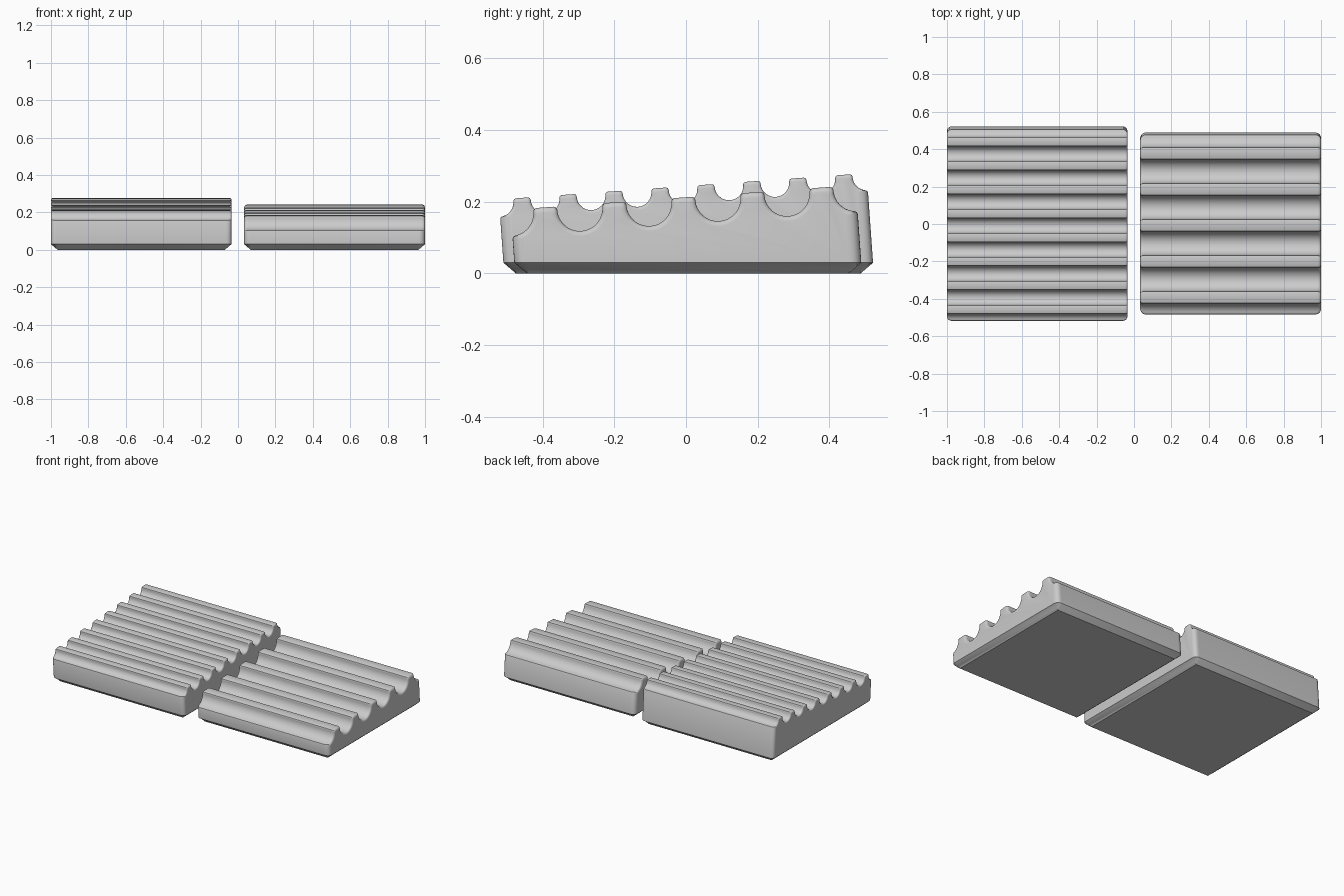
import bpy, bmesh, math

cube = bpy.data.objects.get("Cube")
if cube:
    bpy.data.objects.remove(cube, do_unlink=True)

# Single grey material
grey = bpy.data.materials.new("light_grey")
grey.use_nodes = True
COLOUR = (0.6, 0.6, 0.6, 1)
grey.diffuse_color = COLOUR
grey.node_tree.nodes["Principled BSDF"].inputs["Base Color"].default_value = COLOUR

TILT = math.radians(4.1)
CHAMFER = 0.035      # inset of the base
CHAMFER_Z = 0.03     # height of the base chamfer
ARC_STEPS = 16


def rounding(e, radius):
    """Inset of a quarter-round edge at distance e from the end."""
    return radius - math.sqrt(radius**2 - max(radius - e, 0)**2)


def section(e, half, count, r, drop, lip, corner, edge, y_mid, z_mid):
    """Cross-section of a grooved block at distance e from its end."""
    d, s = rounding(e, edge), rounding(e, corner)
    rad, pitch = r + d, 2 * half / count
    low = math.asin(max(d + lip - drop, 0) / rad)
    cut = math.asin((s + lip) / rad)
    top = []
    for k in range(count + 1):
        mid = -half + k * pitch
        a = 1.5 * math.pi + cut if k == 0 else math.pi + low
        b = 1.5 * math.pi - cut if k == count else 2 * math.pi - low
        arc = []
        for i in range(ARC_STEPS + 1):
            t = a + (b - a) * i / ARC_STEPS
            arc.append((mid + rad * math.cos(t), -drop + rad * math.sin(t)))
        # Rounded lips between the grooves, rounded brow on the two outer walls
        (u0, v0), (u1, v1) = arc[0], arc[-1]
        if k == 0:
            arc[:0] = [(u0 - lip, v0 - lip), (u0 - 0.7 * lip, v0 - 0.3 * lip)]
        else:
            arc[:0] = [(u0 - lip, -d), (u0 - 0.3 * lip, -d - 0.3 * lip), (u0, -d - lip)]
        if k == count:
            arc += [(u1 + 0.7 * lip, v1 - 0.3 * lip), (u1 + lip, v1 - lip)]
        else:
            arc += [(u1, -d - lip), (u1 + 0.3 * lip, -d - 0.3 * lip), (u1 + lip, -d)]
        top += arc
    ca, sa = math.cos(TILT), math.sin(TILT)
    pts = [(y_mid + u * ca - v * sa, z_mid + u * sa + v * ca) for u, v in top]

    # Leaning outer walls and chamfered base
    def wall(u):
        v = (CHAMFER_Z - z_mid - u * sa) / ca
        return y_mid + u * ca - v * sa
    floor = CHAMFER_Z * max(0, 1 - e / CHAMFER)
    pts += [(wall(half - s), CHAMFER_Z), (wall(half) - CHAMFER, floor),
            (wall(-half) + CHAMFER, floor), (wall(s - half), CHAMFER_Z)]
    return pts


def grooved_block(name, x0, x1, **shape):
    """Loft the cross-section between both rounded ends."""
    ends = (0, 0.001, 0.004, 0.008, 0.014, 0.022, 0.03, CHAMFER)
    stations = [(x0 + e, e) for e in ends] + [(x1 - e, e) for e in reversed(ends)]
    bm = bmesh.new()
    rings = [[bm.verts.new((x, y, z)) for y, z in section(e, **shape)]
             for x, e in stations]
    n = len(rings[0])
    for a, b in zip(rings, rings[1:]):
        for i in range(n):
            j = (i + 1) % n
            bm.faces.new((a[i], a[j], b[j], b[i]))
    bm.faces.new(rings[0])
    bm.faces.new(rings[-1])
    bmesh.ops.remove_doubles(bm, verts=bm.verts, dist=0.00001)
    bmesh.ops.recalc_face_normals(bm, faces=bm.faces)
    mesh = bpy.data.meshes.new(name)
    bm.to_mesh(mesh)
    bm.free()
    mesh.materials.append(grey)
    obj = bpy.data.objects.new(name, mesh)
    bpy.context.collection.objects.link(obj)
    bpy.ops.object.select_all(action='DESELECT')
    obj.select_set(True)
    bpy.context.view_layer.objects.active = obj
    bpy.ops.object.shade_smooth_by_angle(angle=math.radians(30))


# Block with narrow grooves, block with wide grooves
grooved_block("fine_grooved_block", -1, -0.035, half=0.514, count=8, r=0.04,
              drop=0.008, lip=0.007, corner=0.025, edge=0.009,
              y_mid=-0.009, z_mid=0.243)
grooved_block("wide_grooved_block", 0.033, 1, half=0.4825, count=5, r=0.063,
              drop=0.01, lip=0.009, corner=0.03, edge=0.014,
              y_mid=-0.008, z_mid=0.212)
